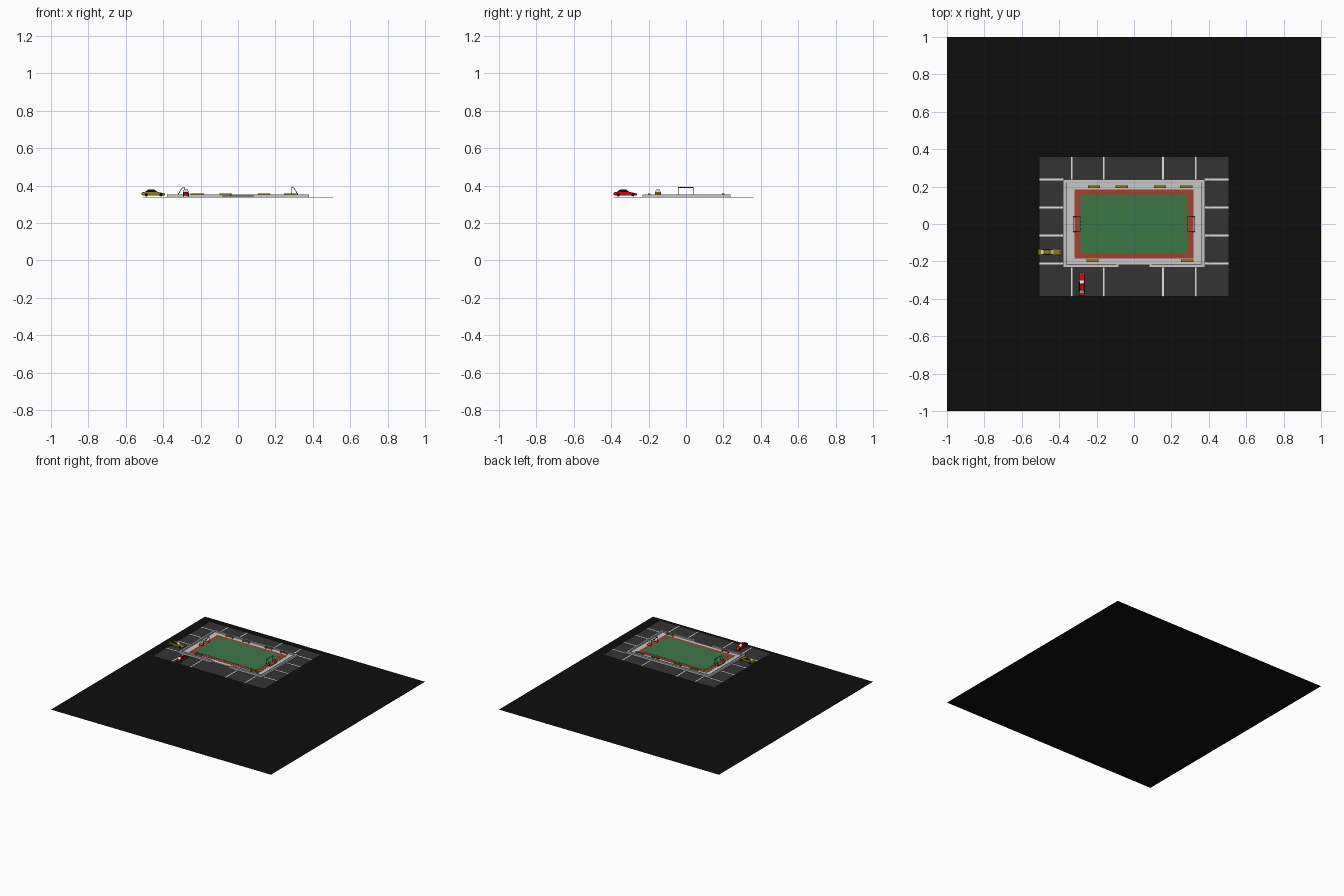
import bpy, bmesh, math
from mathutils import Vector, Matrix

if "Cube" in bpy.data.objects:
    bpy.data.objects.remove(bpy.data.objects["Cube"])

def mat(name, r, g, b):
    m = bpy.data.materials.new(name)
    m.diffuse_color = (r, g, b, 1)
    m.use_nodes = True
    m.node_tree.nodes["Principled BSDF"].inputs["Base Color"].default_value = m.diffuse_color
    return m

BLACK = mat("ground_black", .004, .004, .004)
ASPHALT = mat("asphalt_grey", .034, .034, .034)
WHITE = mat("paint_white", .75, .75, .75)
CONCRETE = mat("concrete_grey", .58, .58, .58)
KERB = mat("kerb_grey", .40, .40, .40)
TRACK = mat("track_red", .36, .055, .028)
GREEN = mat("pitch_green", .045, .185, .062)
GOLD = mat("gold", .30, .20, .010)
RED = mat("car_red", .60, .003, .006)

def finish(name, bm, mats):
    bmesh.ops.recalc_face_normals(bm, faces=bm.faces)
    me = bpy.data.meshes.new(name)
    bm.to_mesh(me)
    bm.free()
    for m in mats:
        me.materials.append(m)
    ob = bpy.data.objects.new(name, me)
    bpy.context.collection.objects.link(ob)
    return ob

def add_box(bm, x0, x1, y0, y1, z0, z1, mi=0):
    M = Matrix.Translation(((x0+x1)/2, (y0+y1)/2, (z0+z1)/2)) @ Matrix.Diagonal((x1-x0, y1-y0, z1-z0, 1))
    vs = bmesh.ops.create_cube(bm, size=1, matrix=M)['verts']
    for f in {f for v in vs for f in v.link_faces}:
        f.material_index = mi

def boxes(name, m, lst):
    bm = bmesh.new()
    for b in lst:
        add_box(bm, *b)
    return finish(name, bm, [m])

def sheet(name, m, x, y0, y1, z):
    bm = bmesh.new()
    bm.faces.new([bm.verts.new(p) for p in ((-x, y0, z), (x, y0, z), (x, y1, z), (-x, y1, z))])
    return finish(name, bm, [m])

def rod(bm, a, b, r, mi=0):
    a, b = Vector(a), Vector(b)
    d = b - a
    M = Matrix.Translation((a+b)/2) @ d.to_track_quat('Z', 'Y').to_matrix().to_4x4()
    vs = bmesh.ops.create_cone(bm, cap_ends=True, segments=8, radius1=r, radius2=r,
                               depth=d.length, matrix=M)['verts']
    for f in {f for v in vs for f in v.link_faces}:
        f.material_index = mi

# Ground sheet and the raised car park
sheet("ground", BLACK, 1, -1, 1, 0)
sheet("car_park", ASPHALT, .507, -.387, .36, .337)

# Parking bay lines
L, zl = .005, (.3372, .3385)
lines = []
for x in (-.333, -.162, .155, .33):
    lines += [(x-L, x+L, .238, .36, *zl), (x-L, x+L, -.387, -.23, *zl)]
for y in (.238, .088, -.062, -.212):
    lines += [(-.507, -.378, y-L, y+L, *zl), (.378, .507, y-L, y+L, *zl)]
boxes("parking_lines", WHITE, lines)

# Pavement, running track and pitch
boxes("pavement", CONCRETE, [(-.37, .37, -.216, .23, .337, .343)])
boxes("running_track", TRACK, [(-.317, .317, -.184, .184, .343, .3445)])
bm = bmesh.new()
r, pts = .025, []
for cx, cy, a0 in ((1, 1, 0), (-1, 1, 90), (-1, -1, 180), (1, -1, 270)):
    for k in range(5):
        a = math.radians(a0 + k*22.5)
        pts.append((cx*(.286-r) + r*math.cos(a), cy*(.158-r) + r*math.sin(a), .3445))
f = bm.faces.new([bm.verts.new(p) for p in pts])
g = bmesh.ops.extrude_face_region(bm, geom=[f])['geom']
bmesh.ops.translate(bm, vec=(0, 0, .0015), verts=[v for v in g if isinstance(v, bmesh.types.BMVert)])
finish("pitch", bm, [GREEN])

# Low perimeter wall with an entrance gap at the front, and a thin coping
def ring(z0, z1, i, w):
    X, Y0, Y1, G = .379 - i, -.232 + i, .238 - i, .08 + i
    return [(-X, -X+w, Y0, Y1, z0, z1), (X-w, X, Y0, Y1, z0, z1),
            (-X+w, X-w, Y1-w, Y1, z0, z1),
            (-X+w, -G, Y0, Y0+w, z0, z1), (G, X-w, Y0, Y0+w, z0, z1)]
boxes("perimeter_wall", CONCRETE, ring(.337, .351, 0, .018))
boxes("wall_coping", KERB, ring(.351, .3535, .013, .004))

# Benches
def bench(n, x, y):
    s = []
    for k in (-1, 0, 1):
        s.append((x-.033, x+.033, y+k*.005-.002, y+k*.005+.002, .354, .357))
    for k in (-.026, .026):
        s.append((x+k-.002, x+k+.002, y-.006, y+.006, .343, .354))
    s.append((x-.033, x+.033, y-.007, y+.007, .352, .354))
    boxes("bench_%d" % n, GOLD, s)
for n, (x, y) in enumerate([(-.214, .2), (-.066, .2), (.139, .2), (.28, .2), (-.222, -.196), (.284, -.196)]):
    bench(n + 1, x, y)

# Goals: striped front frame, dark slanted back frame
for s, side in ((-1, "left"), (1, "right")):
    bm = bmesh.new()
    x, xb, zt, zb = s*.287, s*.325, .390, .343
    ya, yb = -.041, .039
    N = 8
    for k in range(N):
        rod(bm, (x, ya+(yb-ya)*k/N, zt), (x, ya+(yb-ya)*(k+1)/N, zt), .0022, k % 2)
    for y in (ya, yb):
        for k in range(4):
            rod(bm, (x, y, zb+(zt-zb)*k/4), (x, y, zb+(zt-zb)*(k+1)/4), .0022, k % 2)
        rod(bm, (x, y, zt), (x + s*.010, y, zt), .0015, 1)
        rod(bm, (x + s*.010, y, zt), (xb, y, zb+.002), .0015, 1)
        rod(bm, (x, y, zb+.002), (xb, y, zb+.002), .0015, 1)
    rod(bm, (xb, ya, zb+.002), (xb, yb, zb+.002), .0015, 1)
    finish("goal_" + side, bm, [WHITE, BLACK])

# Cars: nose along local +x, origin on the ground
def car(name, paint, loc, rot):
    bm = bmesh.new()
    def loft(sections, cap=True):
        rings = [[bm.verts.new(p) for p in sec] for sec in sections]
        out = []
        for a, b in zip(rings, rings[1:]):
            for i in range(len(a)):
                j = (i+1) % len(a)
                out.append(bm.faces.new((a[i], a[j], b[j], b[i])))
        out.append(bm.faces.new(rings[0]))
        out.append(bm.faces.new(rings[-1]))
        return out
    # body shell: side profile lofted across the width with narrower edges
    prof = [(-.063, .009), (-.064, .018), (-.058, .024), (-.020, .0255), (.020, .0245),
            (.050, .019), (.062, .014), (.063, .008), (.055, .005), (-.055, .005)]
    loft([[(x*k, y, .013+(z-.013)*k) for x, z in prof]
          for y, k in ((-.0155, .93), (-.013, 1), (.013, 1), (.0155, .93))])
    # cabin: tapered block with inset windows
    def rect(x0, x1, w, z):
        return [(x0, -w, z), (x1, -w, z), (x1, w, z), (x0, w, z)]
    fs = loft([rect(-.048, .024, .0145, .023), rect(-.028, .004, .0105, .037)])
    for i, f in enumerate(fs[:4]):
        bmesh.ops.inset_individual(bm, faces=[f], thickness=.0018)
        f.material_index = 1 if i in (0, 2) else 2
    # wheels
    for x in (-.038, .040):
        for y in (-.0125, .0125):
            rod(bm, (x, y-.0035, .0095), (x, y+.0035, .0095), .0095, 1)
    # lamps
    for y in (-.010, .010):
        add_box(bm, .054, .0625, y-.0025, y+.0025, .012, .0165, 2)
    ob = finish(name, bm, [paint, BLACK, WHITE])
    ob.location = loc
    ob.rotation_euler.z = rot
car("yellow_car", GOLD, (-.452, -.150, .3415), 0)
car("red_car", RED, (-.279, -.324, .3415), math.pi/2)
